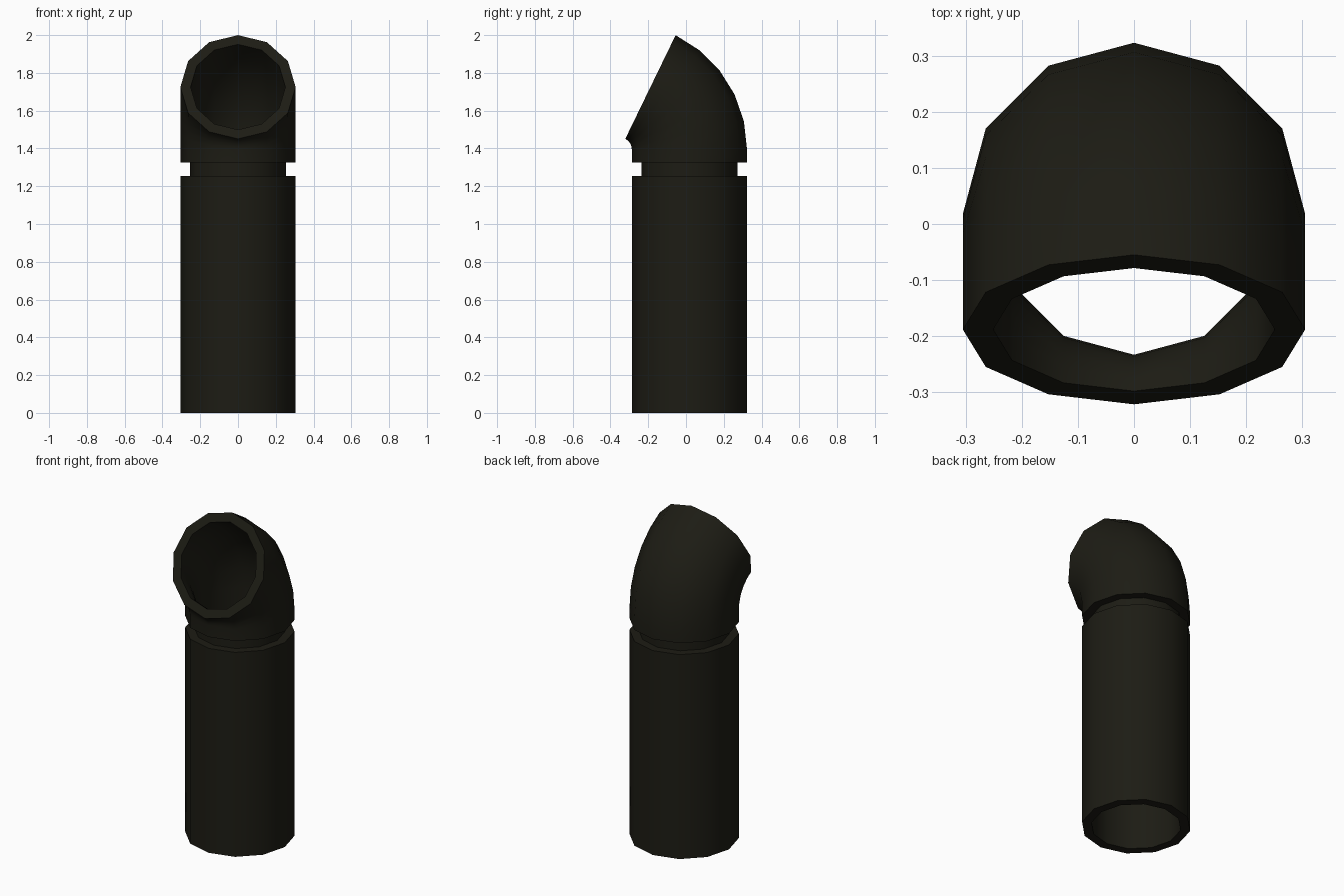
import bpy, bmesh, math

if "Cube" in bpy.data.objects:
    bpy.data.objects.remove(bpy.data.objects["Cube"])

SIDES = 12
R_OUT, R_GROOVE, R_IN = 0.305, 0.254, 0.251
CY = 0.018                    # pipe axis in y
BEND_Z, BEND_R = 1.396, 0.366  # start height and centreline radius of the elbow
BEND, STEPS = math.radians(64.1), 5


def ring(bm, r, z=BEND_Z, angle=0.0):
    """Ring of vertices around the pipe axis, swung forward by the elbow angle."""
    verts = []
    for i in range(SIDES):
        a = 2 * math.pi * i / SIDES
        d = BEND_R + r * math.sin(a)   # distance from the elbow pivot
        verts.append(bm.verts.new((r * math.cos(a),
                                   CY - BEND_R + d * math.cos(angle),
                                   z + d * math.sin(angle))))
    return verts


bm = bmesh.new()
angles = [BEND * i / STEPS for i in range(STEPS + 1)]

# outside: lower pipe, groove, elbow
rings = [ring(bm, r, z) for r, z in
         ((R_OUT, 0), (R_OUT, 1.255), (R_GROOVE, 1.255),
          (R_GROOVE, 1.325), (R_OUT, 1.325))]
rings += [ring(bm, R_OUT, angle=a) for a in angles]
# inside: back down through the elbow to the bottom
rings += [ring(bm, R_IN, angle=a) for a in reversed(angles)]
rings.append(ring(bm, R_IN, 0))

# skin all rings into a closed hollow wall
for lo, hi in zip(rings, rings[1:] + rings[:1]):
    for i in range(SIDES):
        j = (i + 1) % SIDES
        bm.faces.new((lo[i], lo[j], hi[j], hi[i]))
bmesh.ops.recalc_face_normals(bm, faces=bm.faces)

mesh = bpy.data.meshes.new("exhaust_pipe")
bm.to_mesh(mesh)
bm.free()
pipe = bpy.data.objects.new("exhaust_pipe", mesh)
bpy.context.collection.objects.link(pipe)

# dark olive-black paint
mat = bpy.data.materials.new("dark_metal")
mat.diffuse_color = (0.012, 0.0115, 0.007, 1)
mat.use_nodes = True
mat.node_tree.nodes["Principled BSDF"].inputs["Base Color"].default_value = mat.diffuse_color
mesh.materials.append(mat)

# smooth round walls, sharp rims
bpy.context.view_layer.objects.active = pipe
pipe.select_set(True)
bpy.ops.object.shade_smooth_by_angle(angle=math.radians(40))
